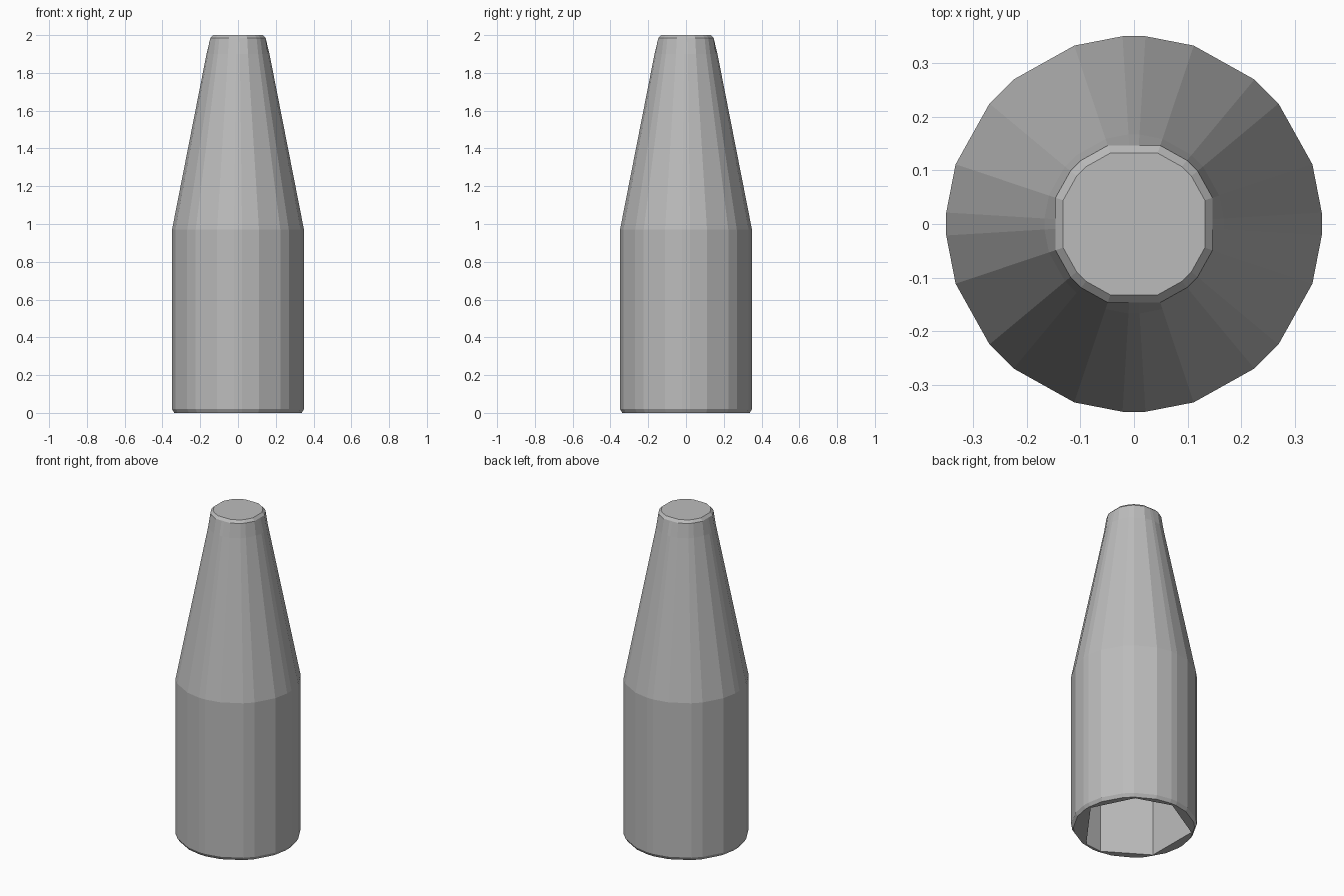
import bpy
import bmesh
from math import cos, sin, radians

cube = bpy.data.objects.get("Cube")
if cube:
    bpy.data.objects.remove(cube, do_unlink=True)

# Single grey material
grey = bpy.data.materials.new("plain grey")
grey.use_nodes = True
colour = (0.5, 0.5, 0.5, 1)
grey.diffuse_color = colour
grey.node_tree.nodes["Principled BSDF"].inputs["Base Color"].default_value = colour

# Uneven facet directions, repeated in each quadrant
QUADRANT = (3.5, 18.5, 39.8, 50.2, 71.5, 86.5)
OUTER = [q + 90 * k for k in range(4) for q in QUADRANT]
BORE = (2, 51, 91, 150, 211, 265, 285)


def ring(bm, angles, radius, z, flatten=False):
    """Closed loop of vertices; flatten straightens the four cardinal sides."""
    verts = []
    for a in angles:
        r = radius
        off = (a + 45) % 90 - 45
        if flatten and abs(off) < 5:
            r *= cos(radians(18.5)) / cos(radians(off))
        verts.append(bm.verts.new((r * cos(radians(a)), r * sin(radians(a)), z)))
    return verts


def skin(bm, low, high):
    n = len(low)
    for i in range(n):
        j = (i + 1) % n
        bm.faces.new((low[i], low[j], high[j], high[i]))


def loop_edges(bm, verts):
    return [bm.edges.get((verts[i - 1], verts[i])) for i in range(len(verts))]


bm = bmesh.new()

# Outer wall: chamfered foot, straight body, taper, bevelled tip
sections = ((0.338, 0, False), (0.35, 0.02, False), (0.35, 0.97, False),
            (0.167, 1.9, False), (0.154, 1.985, True), (0.139, 2, True))
rings = [ring(bm, OUTER, *s) for s in sections]
for low, high in zip(rings, rings[1:]):
    skin(bm, low, high)
bm.faces.new(rings[-1])

# Faceted blind bore in the foot
mouth = ring(bm, BORE, 0.325, 0)
end = ring(bm, BORE, 0.325, 0.75)
skin(bm, mouth, end)
bm.faces.new(end)

# Thin flat rim between wall and bore
bmesh.ops.triangle_fill(bm, use_beauty=True, normal=(0, 0, -1),
                        edges=loop_edges(bm, rings[0]) + loop_edges(bm, mouth))
bmesh.ops.recalc_face_normals(bm, faces=bm.faces)

mesh = bpy.data.meshes.new("tapered_sleeve")
bm.to_mesh(mesh)
bm.free()
mesh.materials.append(grey)
sleeve = bpy.data.objects.new("tapered_sleeve", mesh)
bpy.context.collection.objects.link(sleeve)
